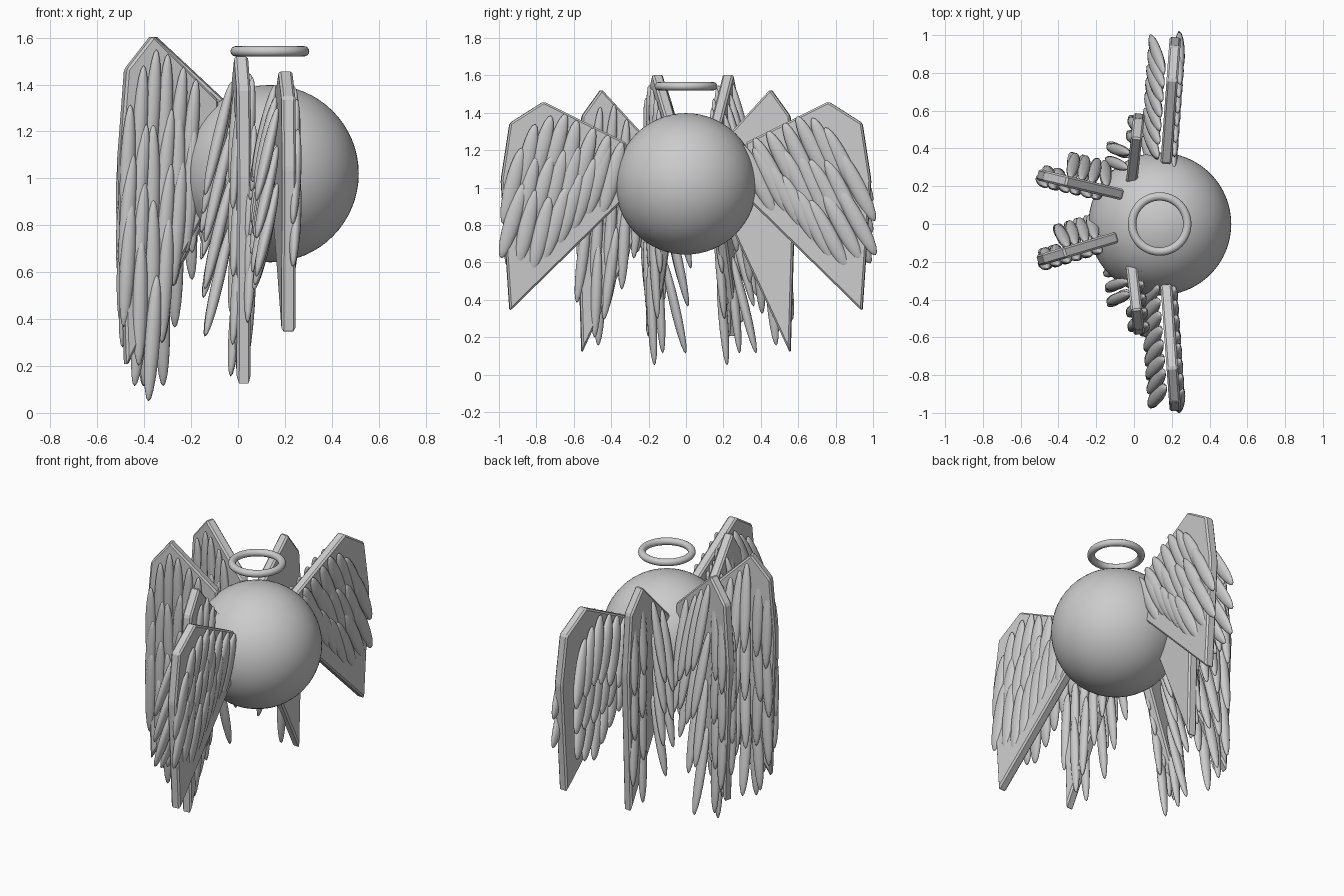
import bpy, bmesh, random
from math import radians
from mathutils import Vector, Matrix

if "Cube" in bpy.data.objects:
    bpy.data.objects.remove(bpy.data.objects["Cube"])

random.seed(4)

# Shared wing outline: (span fraction, height)
OUTLINE = [(0, 1.24), (0.66, 1.46), (0.93, 1.345), (1, 1.04), (0.93, 0.34), (0, 0.95)]


def lerp(pts, u):
    for (a, za), (b, zb) in zip(pts, pts[1:]):
        if u <= b:
            return za + (zb - za) * (u - a) / (b - a)
    return pts[-1][1]


def finish(bm, name):
    me = bpy.data.meshes.new(name)
    bm.to_mesh(me)
    bm.free()
    ob = bpy.data.objects.new(name, me)
    bpy.context.collection.objects.link(ob)
    return ob


def wing(name, root, tip, peak, s, hint, low, length, width, cols, tilt, floats,
         start=0.12, layers=(0, 1)):
    root, tip = Vector((*root, 0)), Vector((*tip, 0))
    span = tip - root
    d = span.normalized()
    n = Vector((-d.y, d.x, 0))
    if n.dot(Vector(hint)) < 0:
        n = -n
    up = Vector((0, 0, 1))

    def height(z):
        return peak - (1.46 - z) * s

    # Flat wing plate with a small bevel
    bm = bmesh.new()
    base = [bm.verts.new(root + span * u + up * height(z) - n * 0.03) for u, z in OUTLINE]
    face = bm.faces.new(base)
    ext = bmesh.ops.extrude_face_region(bm, geom=[face])
    bmesh.ops.translate(bm, vec=n * 0.06,
                        verts=[v for v in ext["geom"] if isinstance(v, bmesh.types.BMVert)])
    bmesh.ops.recalc_face_normals(bm, faces=bm.faces)
    bmesh.ops.bevel(bm, geom=bm.edges[:], offset=0.01, segments=1, affect='EDGES')
    finish(bm, name + "_plate")

    # Overlapping feathers: a loose layer behind and a half-sunk layer in front
    bm = bmesh.new()
    for layer in layers:
        for i in range(cols):
            u = start + (0.95 - start) * (i + 0.35 * layer) / (cols - 0.65)
            top = height(lerp(OUTLINE[:4], u)) - 0.04
            bottom = lerp(low, u) + 0.03 * layer
            rows = max(1, round((top - bottom) / (length * 0.62)))
            for r in range(rows):
                t = r / max(1, rows - 1)
                z = top - length / 2 - t * max(0, top - bottom - length)
                if layer == 0:
                    off = 0.09 if u < floats else 0.025
                    lean = radians(-14 if u < floats else -5)
                else:
                    off, lean = -0.03, radians(-4)
                a = tilt + radians(random.uniform(-3, 3))
                axis = (up - d * a + n * lean).normalized()
                side = (d - axis * d.dot(axis)).normalized()
                rot = Matrix((side, axis.cross(side), axis)).transposed().to_4x4()
                c = root + span * (u - 0.02 - 0.08 * tilt) + up * z + n * off
                m = Matrix.Translation(c) @ rot @ Matrix.Diagonal(
                    (width / 2, 0.025, length / 2, 1))
                bmesh.ops.create_uvsphere(bm, u_segments=14, v_segments=10, radius=1, matrix=m)
    for f in bm.faces:
        f.smooth = True
    finish(bm, name + "_feathers")


# Round body
bpy.ops.mesh.primitive_uv_sphere_add(segments=64, ring_count=32, radius=0.378,
                                     location=(0.137, 0, 1.02))
bpy.context.object.name = "body"
bpy.ops.object.shade_smooth()

# Halo ring
bpy.ops.mesh.primitive_torus_add(major_segments=64, minor_segments=16, major_radius=0.146,
                                 minor_radius=0.022, location=(0.136, 0, 1.542))
bpy.context.object.name = "halo"
bpy.ops.object.shade_smooth()

# Three pairs of wings
LOW_A = [(0, 0.98), (0.7, 0.5), (1, 0.6)]
LOW_B = [(0, 0.75), (0.72, 0.13), (1, 0.4)]
LOW_C = [(0, 1.0), (0.45, 0.5), (0.7, 0.01), (1, 0.4)]
for label, sg, tilt in (("left", 1, 0.5), ("right", -1, 0.25)):
    wing("front_wing_" + label, (0.17, sg * 0.32), (0.219, sg * 0.99), 1.46, 1.0,
         (-1, 0, 0), LOW_A, 0.42, 0.088, 8, tilt, 2)
    wing("middle_wing_" + label, (-0.015, sg * 0.2), (0.028, sg * 0.585), 1.527, 1.26,
         (-1, 0, 0), LOW_B, 0.50, 0.06, 5, 0.08, 0.66,
         layers=(0,) if sg > 0 else (0, 1))
wing("rear_wing_left", (-0.06, 0.155), (-0.51, 0.262), 1.61, 1.26,
     (0, 1, 0), LOW_C, 0.54, 0.065, 6, 0.04, 0.66, start=0.27)
wing("rear_wing_right", (-0.09, -0.07), (-0.51, -0.195), 1.61, 1.26,
     (0, 1, 0), LOW_C, 0.54, 0.065, 6, 0.04, 0.66, start=0.27)
